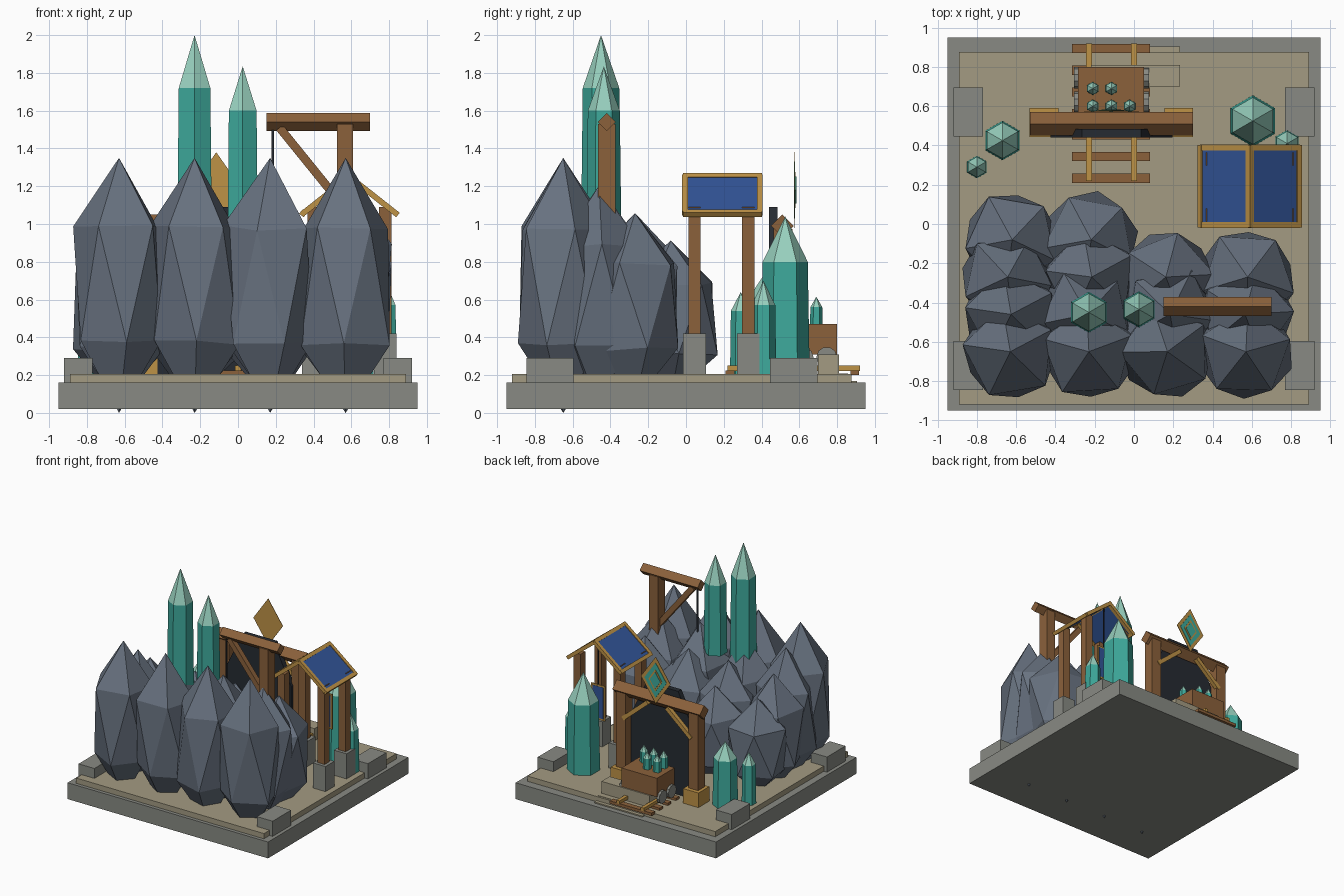
import bpy, bmesh, math, random
from mathutils import Matrix, Vector

random.seed(4)
if "Cube" in bpy.data.objects:
    bpy.data.objects.remove(bpy.data.objects["Cube"], do_unlink=True)


def material(name, *rgb):
    lin = [((c / 255 + 0.055) / 1.055) ** 2.4 for c in rgb] + [1]
    m = bpy.data.materials.new(name)
    m.use_nodes = True
    m.diffuse_color = lin
    m.node_tree.nodes["Principled BSDF"].inputs["Base Color"].default_value = lin
    return m


STONE = material("stone grey", 136, 138, 131)
SAND = material("sand", 163, 155, 130)
ROCK = material("slate rock", 104, 114, 128)
WOOD = material("brown wood", 139, 97, 59)
GOLD = material("golden wood", 190, 146, 70)
TEAL = material("teal crystal", 62, 170, 156)
PALE = material("pale crystal tip", 152, 208, 190)
BLUE = material("blue cloth", 50, 85, 152)
DARK = material("charcoal", 38, 43, 50)


def finish(name, bm, *mats):
    bmesh.ops.recalc_face_normals(bm, faces=bm.faces)
    me = bpy.data.meshes.new(name)
    bm.to_mesh(me)
    bm.free()
    for m in mats:
        me.materials.append(m)
    ob = bpy.data.objects.new(name, me)
    bpy.context.collection.objects.link(ob)


def box(name, mat, x, y, z):
    """Box from three (low, high) ranges."""
    bm = bmesh.new()
    mid = Vector([(a + b) / 2 for a, b in (x, y, z)])
    size = [b - a for a, b in (x, y, z)]
    bmesh.ops.create_cube(bm, size=1, matrix=Matrix.Translation(mid) @ Matrix.Diagonal((*size, 1)))
    finish(name, bm, mat)


def bar(name, mat, p, q, w, h=None, roll=0):
    """Square beam from p to q, optionally rolled about its length."""
    p, q = Vector(p), Vector(q)
    d = q - p
    rot = d.to_track_quat('X', 'Z').to_matrix().to_4x4() @ Matrix.Rotation(math.radians(roll), 4, 'X')
    bm = bmesh.new()
    bmesh.ops.create_cube(bm, size=1, matrix=Matrix.Translation((p + q) / 2) @ rot
                          @ Matrix.Diagonal((d.length, w, h or w, 1)))
    finish(name, bm, mat)


def crystal(name, x, y, r, base, shoulder, top):
    """Six-sided shaft with a paler pointed tip."""
    bm = bmesh.new()
    rings = []
    for z, rad in ((base, r), (shoulder, r * 0.92)):
        rings.append([bm.verts.new((x + rad * math.cos(a), y + rad * math.sin(a), z))
                      for a in (math.pi / 6 + i * math.pi / 3 for i in range(6))])
    apex = bm.verts.new((x, y, top))
    low, high = rings
    bm.faces.new(low)
    for i in range(6):
        j = (i + 1) % 6
        bm.faces.new((low[i], low[j], high[j], high[i]))
        bm.faces.new((high[i], high[j], apex)).material_index = 1
    finish(name, bm, TEAL, PALE)


def plate(name, mat, outline, y0, y1):
    """Outline in x and z, extruded along y."""
    bm = bmesh.new()
    front = [bm.verts.new((x, y0, z)) for x, z in outline]
    back = [bm.verts.new((x, y1, z)) for x, z in outline]
    bm.faces.new(front)
    bm.faces.new(back[::-1])
    for i in range(len(outline)):
        bm.faces.new((front[i - 1], front[i], back[i], back[i - 1]))
    finish(name, bm, mat)


# Ground
box("base_slab", STONE, (-.95, .95), (-.95, .95), (.02, .16))
box("sand_floor", SAND, (-.89, .89), (-.92, .875), (.16, .205))
for s in (-1, 1):
    for y in (-.72, .57):
        box("corner_stone", STONE, sorted((s * .77, s * .92)), (y - .125, y + .125), (.15, .29))
for back, top in ((.81, .31), (.858, .208), (.905, .17)):
    box("entrance_step", SAND, (-.22, .235), (.70, back), (.03, top))

# Rock mass: rows get lower towards the back
for row in range(4):
    for col in range(4 if row < 3 else 2):
        bm = bmesh.new()
        bmesh.ops.create_icosphere(bm, subdivisions=1, radius=1)
        jitter = 0 if row == 0 else .015
        half = .675 - row * .088
        for v in bm.verts:
            if abs(v.co.z) < .9:
                v.co *= random.uniform(.95, 1.06)
        place = Vector((-.63 + col * .4 + random.uniform(-jitter, jitter),
                        -.65 + row * .19, .675 - row * .058))
        bm.transform(Matrix.Translation(place) @ Matrix.Diagonal((.265, .265, half, 1))
                     @ Matrix.Rotation(random.uniform(0, 6.3), 4, 'Z'))
        finish("rock", bm, ROCK)

# Crystals on the rocks and on the ground
crystal("tall_crystal", -.23, -.45, .105, 1.0, 1.72, 2.0)
crystal("second_crystal", .025, -.435, .092, 1.0, 1.6, 1.835)
crystal("ground_crystal", .605, .525, .13, .2, .8, 1.04)
crystal("ground_crystal", .78, .41, .068, .2, .57, .7)
crystal("ground_crystal", -.67, .425, .1, .2, .61, .75)
crystal("ground_crystal", -.80, .29, .057, .2, .54, .64)

# Crane
box("crane_post", WOOD, (.525, .61), (-.467, -.373), (.8, 1.53))
bar("crane_beam", WOOD, (.15, -.42, 1.54), (.70, -.42, 1.54), .068, roll=45)
bar("crane_brace", WOOD, (.22, -.42, 1.51), (.56, -.42, 1.09), .045)
box("crane_rope", DARK, (.178, .19), (-.426, -.414), (1.1, 1.5))

# Mine entrance
MX, MY = -.115, .51
plate("mine_opening", DARK, [(MX + x, z) for x, z in
      ((-.31, .2), (-.31, .76), (-.15, 1.09), (.15, 1.09), (.31, .76), (.31, .2))], .44, .485)
bar("mine_lintel", WOOD, (MX - .415, MY, .99), (MX + .415, MY, .99), .085, roll=45)
for s in (-1, 1):
    x = MX + s * .343
    box("mine_footing", GOLD, (x - .073, x + .073), (.443, .59), (.2, .33))
    box("mine_post", WOOD, (x - .046, x + .046), (MY - .046, MY + .046), (.3, .98))
    bar("mine_brace", GOLD, (x - s * .02, .545, .76), (MX + s * .09, .545, .96), .035)

# Diamond sign above the entrance
for i, (mat, w, h) in enumerate(((GOLD, .14, .2), (TEAL, .105, .15), (GOLD, .065, .095), (TEAL, .05, .072))):
    y = .572 + i * .003
    plate("diamond_sign", mat, [(MX - w, 1.18), (MX, 1.18 - h), (MX + w, 1.18), (MX, 1.18 + h)], y, y + .003)

# Track
for i in range(7):
    y = .233 + i * .11
    box("track_tie", WOOD, (-.315, .082), (y - .023, y + .023), (.2, .225))
for x in (-.23, 0):
    box("track_rail", GOLD, (x - .015, x + .015), (.22, .92), (.222, .25))

# Mine cart and its load
box("cart_body", WOOD, (-.285, .052), (.56, .80), (.31, .47))
for s in (-1, 1):
    for y in (.62, .745):
        bm = bmesh.new()
        bmesh.ops.create_cone(bm, cap_ends=True, segments=10, radius1=.055, radius2=.055, depth=.025,
                              matrix=Matrix.Translation((MX + s * .178, y, .295)) @ Matrix.Rotation(math.pi / 2, 4, 'Y'))
        finish("cart_wheel", bm, STONE)
for x, y in ((-.21, .69), (-.115, .69), (-.21, .6), (-.115, .6), (-.022, .6)):
    crystal("cart_crystal", x, y, .034, .45, .56, .615)

# Shelter: posts on stone feet, then a pitched roof with golden trim
RX, Y0, Y1 = .59, -.005, .39
for s in (-1, 1):
    x = RX + s * .19
    for y in (.045, .33):
        box("shelter_foot", STONE, (x - .06, x + .06), (y - .06, y + .06), (.2, .42))
        box("shelter_post", WOOD, (x - .033, x + .033), (y - .033, y + .033), (.4, 1.09))
    eave, ym = RX + s * .245, (Y0 + Y1) / 2
    bar("roof_panel", BLUE, (RX, ym, 1.25), (eave, ym, 1.057), Y1 - Y0, .018)
    bar("eave_trim", GOLD, (eave, Y0 - .012, 1.057), (eave, Y1 + .012, 1.057), .03, roll=38)
    for y in (Y0, Y1):
        bar("gable_trim", GOLD, (RX, y, 1.25), (eave, y, 1.057), .03)
bar("ridge_trim", GOLD, (RX, Y0 - .012, 1.25), (RX, Y1 + .012, 1.25), .03, roll=45)

# Hanging banner under the shelter
box("banner_cord", DARK, (.596, .604), (.326, .334), (.85, 1.24))
box("banner_frame", GOLD, (.535, .665), (.326, .334), (.56, .86))
box("banner_cloth", BLUE, (.55, .65), (.324, .336), (.575, .845))
